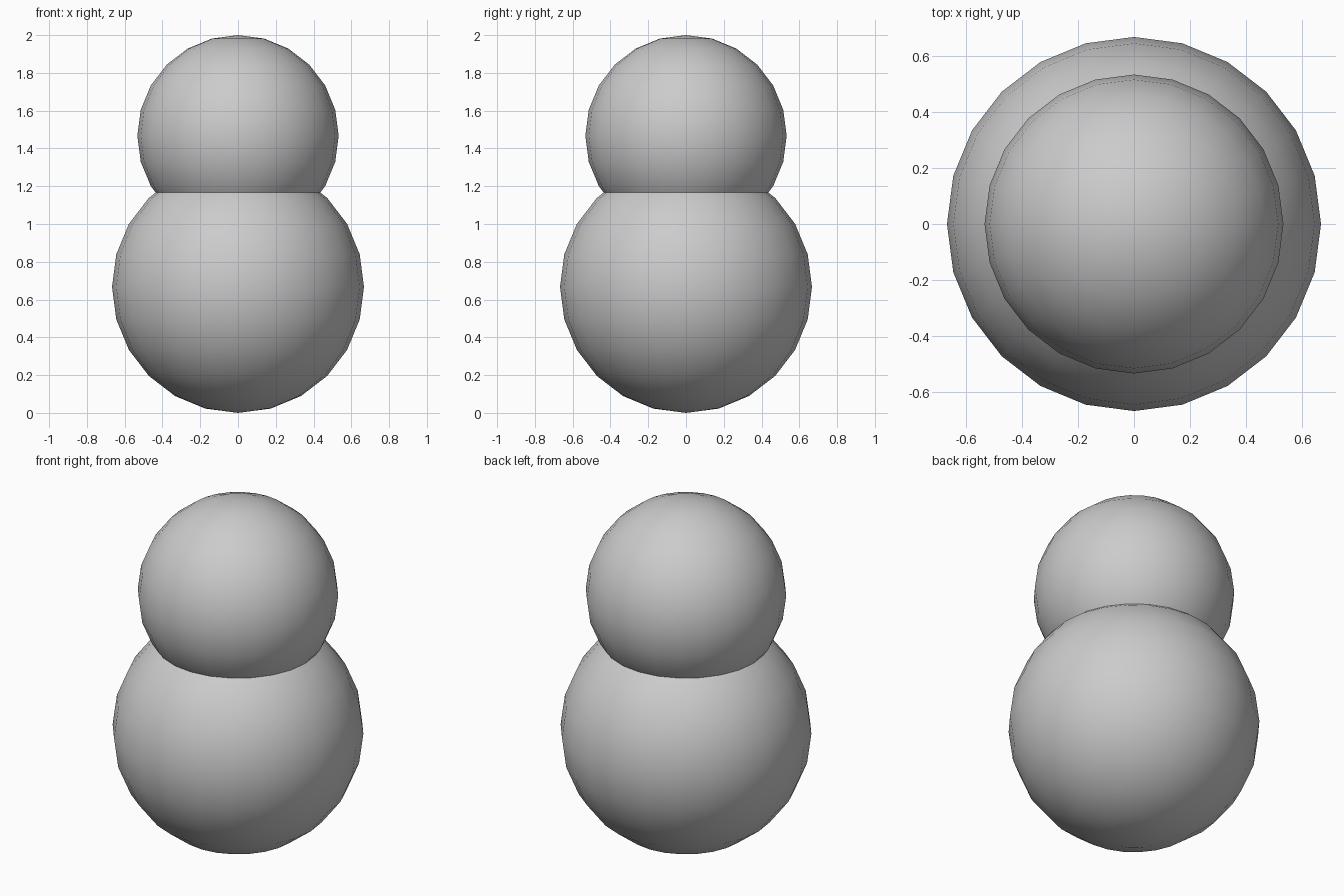
import bpy

if "Cube" in bpy.data.objects:
    bpy.data.objects.remove(bpy.data.objects["Cube"])


def ball(name, radius, z):
    bpy.ops.mesh.primitive_uv_sphere_add(
        segments=24, ring_count=12, radius=radius, location=(0, 0, z))
    obj = bpy.context.object
    obj.name = name
    bpy.ops.object.shade_smooth()
    return obj


# Large lower ball resting on the ground
ball("lower_ball", 0.667, 0.667)

# Smaller upper ball sunk into the lower one
ball("upper_ball", 0.533, 1.467)
